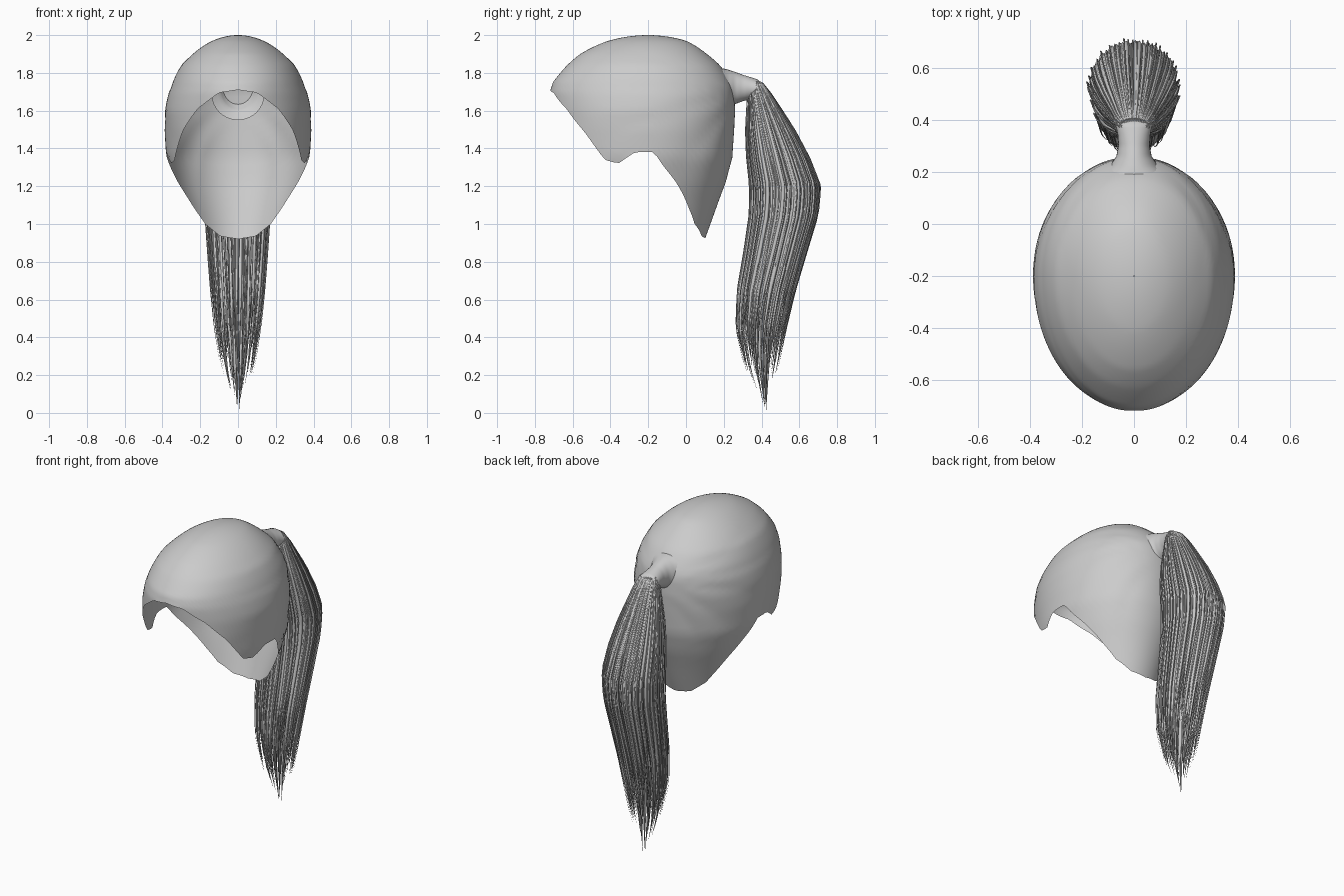
import bpy, math, random

random.seed(4)
cube = bpy.data.objects.get("Cube")
if cube:
    bpy.data.objects.remove(cube)

hair = bpy.data.materials.new("hair_grey")
hair.use_nodes = True
GREY = (0.6, 0.6, 0.6, 1)
hair.diffuse_color = GREY
hair.node_tree.nodes["Principled BSDF"].inputs["Base Color"].default_value = GREY


def sample(rows, t):
    """Interpolate rows of (key, values...) with rising keys."""
    if t <= rows[0][0]:
        return rows[0][1:]
    for a, b in zip(rows, rows[1:]):
        if t <= b[0]:
            f = (t - a[0]) / (b[0] - a[0])
            return [p + (q - p) * f for p, q in zip(a[1:], b[1:])]
    return rows[-1][1:]


def loft(name, rings, angle):
    """Skin a list of closed rings of equal length."""
    n = len(rings[0])
    verts = [p for ring in rings for p in ring]
    faces = []
    for j in range(len(rings) - 1):
        for i in range(n):
            k = (i + 1) % n
            faces.append((j * n + i, (j + 1) * n + i, (j + 1) * n + k, j * n + k))
    mesh = bpy.data.meshes.new(name)
    mesh.from_pydata(verts, [], faces)
    mesh.materials.append(hair)
    obj = bpy.data.objects.new(name, mesh)
    bpy.context.collection.objects.link(obj)
    bpy.ops.object.select_all(action="DESELECT")
    obj.select_set(True)
    bpy.context.view_layer.objects.active = obj
    bpy.ops.object.shade_smooth_by_angle(angle=math.radians(angle))
    return obj


# Cap: depth below crown -> front reach, back reach, half width
CROWN_Y = -0.2
CAP = [(math.sqrt(2 - z), f, b, w) for z, f, b, w in (
    (2.0, 0, 0, 0), (1.97, .21, .2, .135), (1.9, .36, .31, .24), (1.84, .43, .38, .3),
    (1.75, .505, .44, .345), (1.7, .52, .455, .365), (1.6, .52, .46, .385),
    (1.5, .52, .455, .388), (1.35, .5, .445, .38), (1.22, .48, .41, .34),
    (1.0, .4, .33, .26), (.92, .4, .3, .24))]
# Hem height by direction, from brow round to nape
HEM = [(0, 1.71), (.28, 1.695), (.59, 1.61), (.86, 1.49), (1.09, 1.34), (1.245, 1.32),
       (1.43, 1.38), (1.64, 1.38), (1.75, 1.31), (1.94, 1.22), (2.22, 1.08),
       (2.41, 1.0), (2.75, .935), (3.15, .92)]
COLS, LEVELS = 120, 40


def cap_point(a, level):
    turn = abs(a)
    s = math.sqrt(2 - sample(HEM, turn)[0]) * level
    front, back, width = sample(CAP, s)
    reach = front if turn < math.pi / 2 else back
    x, y, z = width * math.sin(a), CROWN_Y - reach * math.cos(a), 2 - s * s
    # Combed locks fan out from the knot
    fan = math.atan2(z - 1.72, .32 - y)
    fade = min(1, abs(x) / .2) * min(1, level * 1.5) * max(0, 1 - level ** 8)
    lift = 1 + .012 * fade * (abs(math.sin(fan * 8 + .6 * math.sin(fan * 5))) - .5)
    return x * lift, CROWN_Y + (y - CROWN_Y) * lift, z


loft("hair_cap", [[cap_point(-math.pi + math.tau * i / COLS, max(.002, j / LEVELS))
                   for i in range(COLS)] for j in range(LEVELS + 1)], 50)

# Gathered knot: y, half width, top, bottom
KNOT = [(.19, .14, 1.825, 1.55), (.22, .095, 1.818, 1.6), (.26, .068, 1.805, 1.635),
        (.3, .06, 1.79, 1.65), (.34, .062, 1.778, 1.66), (.38, .07, 1.765, 1.66),
        (.41, .06, 1.735, 1.67)]
rings = []
for k in range(23):
    y = .19 + .01 * k
    w, top, low = sample(KNOT, y)
    rings.append([(w * math.cos(t), y, (top + low) / 2 + (top - low) / 2 * math.sin(t))
                  for t in (math.tau * i / 32 for i in range(32))])
loft("gathered_knot", rings, 60)

# Ponytail: drop -> centre y, depth radius, width radius
TAIL = [(-1.755, .375, .02, .05), (-1.72, .38, .05, .072), (-1.65, .402, .075, .09),
        (-1.5, .447, .125, .13), (-1.35, .49, .16, .158), (-1.2, .528, .18, .172),
        (-1.05, .52, .175, .165), (-.85, .475, .16, .152), (-.65, .428, .148, .138),
        (-.45, .4, .13, .12), (-.25, .4, .09, .09), (0, .42, .01, .02)]


def tail_point(t, r, z):
    yc, ry, rx = sample(TAIL, -z)
    return r * rx * math.cos(t), yc + r * ry * math.sin(t), z


# Ridged core with a ragged end
SIDES = 96
ends = [.3 + .12 * random.random() + (.2 if i % 4 else 0) for i in range(SIDES)]
rings = []
for j in range(31):
    f = j / 30
    rings.append([tail_point(math.tau * i / SIDES, (.97 if i % 2 else .91) * (1 - .25 * f ** 4),
                             1.755 + (ends[i] - 1.755) * f) for i in range(SIDES)])
loft("ponytail_core", rings, 25)


def strands(name, count, thick, inner, outer, low, high):
    """Tapered locks that follow the ponytail, in one curve object."""
    curve = bpy.data.curves.new(name, "CURVE")
    curve.dimensions = "3D"
    curve.bevel_depth = thick
    curve.bevel_resolution = 0
    curve.use_fill_caps = True
    curve.materials.append(hair)
    for i in range(count):
        t = math.tau * (i + random.random() * .6) / count
        r = random.uniform(inner, outer)
        end = random.uniform(low, high)
        twist = random.uniform(-.12, .12)
        spline = curve.splines.new("POLY")
        spline.points.add(23)
        for k, p in enumerate(spline.points):
            f = k / 23
            z = 1.745 + (end - 1.745) * f
            p.co = (*tail_point(t + twist * f * f, r, z), 1)
            p.radius = min(1, .45 + 2 * f) * max(.04, min(1, (1 - f) * 3.5))
    obj = bpy.data.objects.new(name, curve)
    bpy.context.collection.objects.link(obj)


strands("outer_locks", 80, .012, .9, .97, .2, .5)
strands("inner_locks", 45, .014, .3, .85, .1, .38)
strands("tail_tip", 7, .018, .1, .5, 0, .1)
strands("loose_wisps", 60, .003, .98, 1.07, .2, .45)
